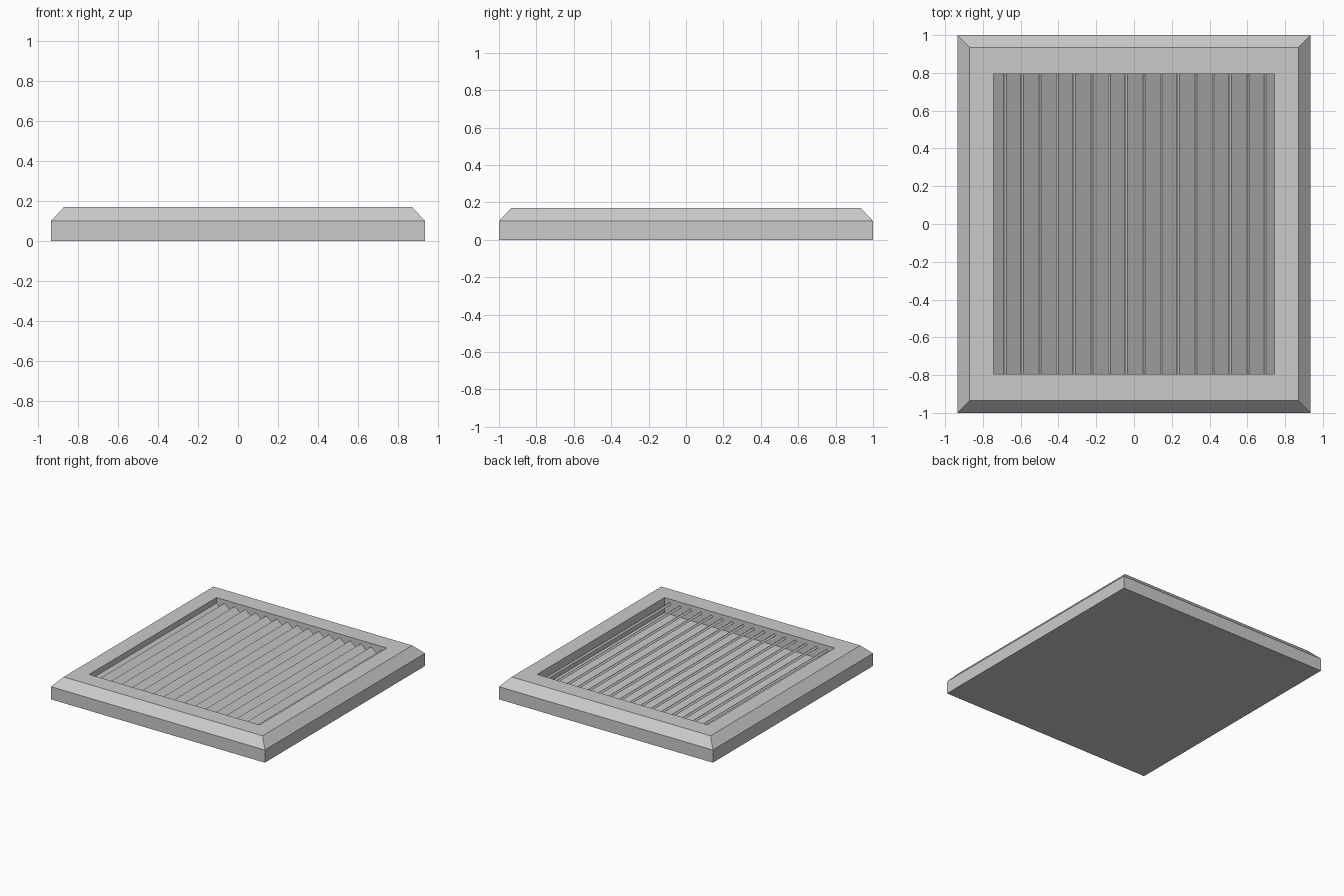
import bpy, bmesh, math
from mathutils import Matrix

if "Cube" in bpy.data.objects:
    bpy.data.objects.remove(bpy.data.objects["Cube"])

HX, HY = 0.935, 1.0      # outer half sizes
OX, OY = 0.745, 0.795    # opening half sizes
EDGE, TOP, CH = 0.10, 0.17, 0.065
FLOOR = 0.05


def finish(bm, name):
    bmesh.ops.recalc_face_normals(bm, faces=bm.faces)
    me = bpy.data.meshes.new(name)
    bm.to_mesh(me)
    bm.free()
    ob = bpy.data.objects.new(name, me)
    bpy.context.collection.objects.link(ob)
    return ob


# Frame: rectangular rings stacked from the bottom, over the chamfer, into the recess
bm = bmesh.new()
levels = [(HX, HY, 0), (HX, HY, EDGE), (HX - CH, HY - CH, TOP),
          (OX, OY, TOP), (OX, OY, FLOOR)]
rings = [[bm.verts.new((sx * x, sy * y, z))
          for sx, sy in ((-1, -1), (1, -1), (1, 1), (-1, 1))]
         for x, y, z in levels]
for a, b in zip(rings, rings[1:]):
    for i in range(4):
        j = (i + 1) % 4
        bm.faces.new((a[i], a[j], b[j], b[i]))
bm.faces.new(rings[0])
bm.faces.new(rings[-1])
finish(bm, "vent_frame")

# Louvre slats: tilted boards, high edge towards -x, trimmed to the opening
COUNT, PITCH = 17, 0.0917
WIDTH, THICK, TILT = 0.1, 0.018, math.radians(38)
bm = bmesh.new()
for i in range(COUNT):
    x = (i - (COUNT - 1) / 2) * PITCH
    m = (Matrix.Translation((x, 0, 0.105)) @ Matrix.Rotation(TILT, 4, 'Y')
         @ Matrix.Diagonal((WIDTH, 2 * OY, THICK, 1)))
    bmesh.ops.create_cube(bm, size=1, matrix=m)
for s in (-1, 1):
    geom = bm.verts[:] + bm.edges[:] + bm.faces[:]
    cut = bmesh.ops.bisect_plane(bm, geom=geom, plane_co=(s * OX, 0, 0),
                                 plane_no=(s, 0, 0), clear_outer=True)
    edges = [e for e in cut["geom_cut"] if isinstance(e, bmesh.types.BMEdge)]
    bmesh.ops.edgeloop_fill(bm, edges=edges)
finish(bm, "louvre_slats")
